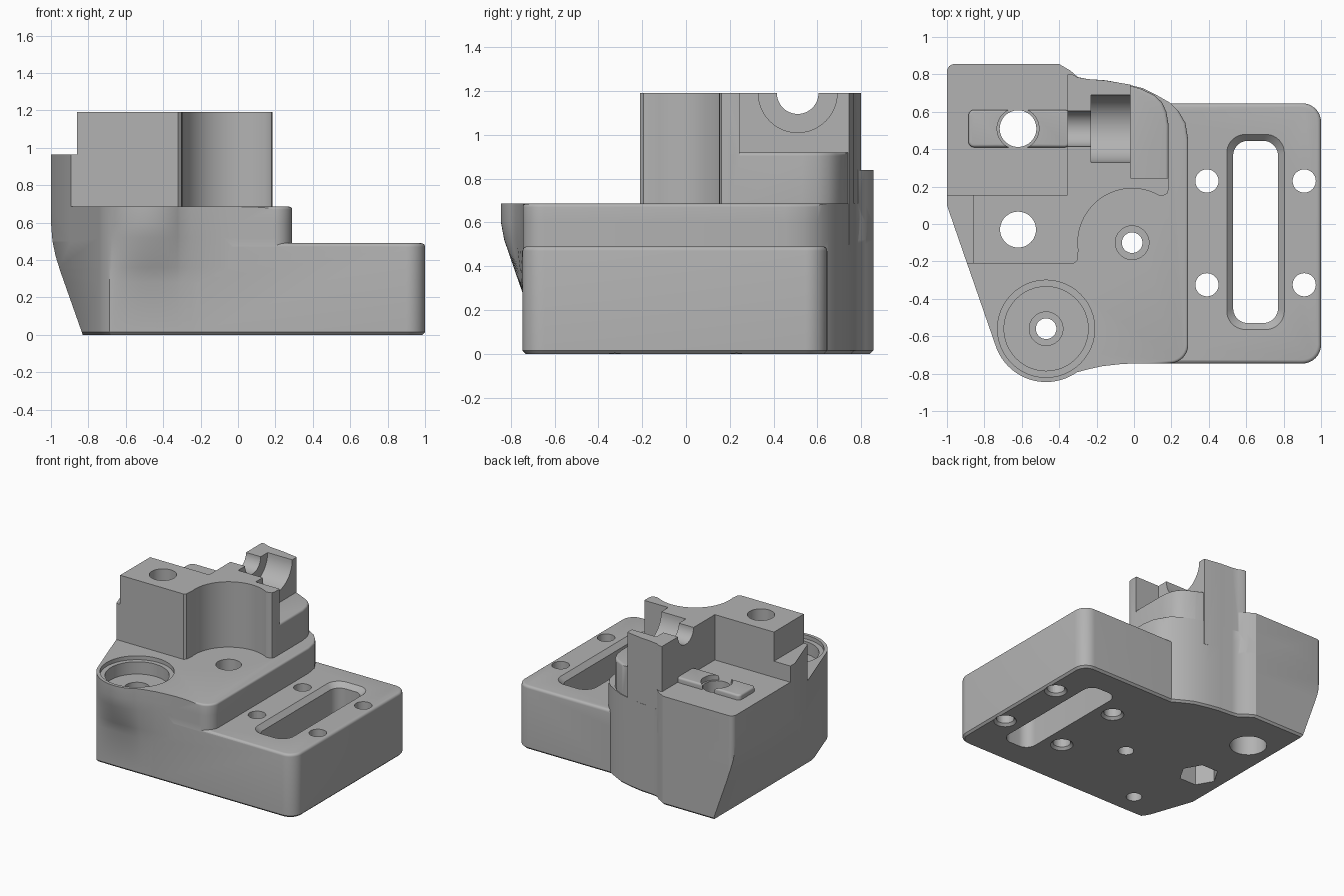
import bpy, bmesh
from math import cos, sin, radians

if "Cube" in bpy.data.objects:
    bpy.data.objects.remove(bpy.data.objects["Cube"], do_unlink=True)

grey = bpy.data.materials.new("light grey")
grey.use_nodes = True
grey.diffuse_color = (0.45, 0.45, 0.45, 1)
grey.node_tree.nodes["Principled BSDF"].inputs["Base Color"].default_value = grey.diffuse_color


def arc(cx, cy, r, start, end, steps=16):
    angles = [radians(start + (end - start) * i / steps) for i in range(steps + 1)]
    return [(cx + r * cos(a), cy + r * sin(a)) for a in angles]


def circle(cx, cy, r, sides=48):
    return arc(cx, cy, r, 0, 360, sides)[:-1]


def rounded(x0, y0, x1, y1, r):
    return (arc(x1 - r, y0 + r, r, -90, 0, 10) + arc(x1 - r, y1 - r, r, 0, 90, 10)
            + arc(x0 + r, y1 - r, r, 90, 180, 10) + arc(x0 + r, y0 + r, r, 180, 270, 10))


def loft(name, layers, axis="z", top=0, bottom=0, rule=lambda p: True):
    """Stack outlines, given as (outline, height), and ease the end rims."""
    place = {"z": lambda u, v, h: (u, v, h), "y": lambda u, v, h: (u, h, v),
             "x": lambda u, v, h: (h, u, v)}[axis]
    bm = bmesh.new()
    rings = [[bm.verts.new(place(u, v, h)) for u, v in pts] for pts, h in layers]
    low, high = bm.faces.new(rings[0]), bm.faces.new(rings[-1])
    n = len(rings[0])
    for a, b in zip(rings, rings[1:]):
        for i in range(n):
            j = (i + 1) % n
            bm.faces.new((a[i], a[j], b[j], b[i]))
    bmesh.ops.recalc_face_normals(bm, faces=bm.faces)
    rims = [(list(low.edges), bottom, 1),
            ([e for e in high.edges if all(rule(v.co) for v in e.verts)], top, 4)]
    for edges, size, segments in rims:
        if size:
            bmesh.ops.bevel(bm, geom=edges, offset=size, segments=segments,
                            profile=0.5, affect="EDGES", clamp_overlap=True)
    mesh = bpy.data.meshes.new(name)
    bm.to_mesh(mesh)
    bm.free()
    mesh.materials.append(grey)
    obj = bpy.data.objects.new(name, mesh)
    bpy.context.collection.objects.link(obj)
    return obj


def prism(name, pts, lo, hi, **kw):
    return loft(name, [(pts, lo), (pts, hi)], **kw)


# Main body: the front boss bulges out above a flat front wall
FRONT = -0.745
rear_curve = [(0.29, 0.45), (0.275, 0.54), (0.24, 0.6), (0.19, 0.65), (0.12, 0.69),
              (0.05, 0.725), (-0.05, 0.75), (-0.15, 0.768), (-0.25, 0.775)]
rear_left = [(-0.3, 0.785), (-0.34, 0.82), (-0.4, 0.855)] + arc(-0.96, 0.815, 0.04, 90, 180, 6)
outline = ([(-1, 0.1)] + arc(-0.47, -0.56, 0.285, 197, 305, 28)
           + [(-0.25, -0.778), (-0.17, -0.76), (-0.08, -0.75), (0, FRONT)]
           + arc(0.19, FRONT + 0.1, 0.1, -90, 0, 10) + rear_curve + rear_left)


def bulge(f):
    return [(x, FRONT + f * (y - FRONT) if y < FRONT else y) for x, y in outline]


body = loft("mount_body", [(bulge(0.02), 0), (bulge(0.02), 0.28), (bulge(0.3), 0.36),
                           (bulge(0.85), 0.52), (bulge(1), 0.6), (outline, 0.685)],
            top=0.03, bottom=0.015, rule=lambda p: p.x > 0 and p.y < 0.62)

# Raised parts joined to the body
tall = ([(-0.86, -0.21), (-0.32, -0.21), (-0.303, -0.195)]
        + arc(-0.01, -0.1, 0.29, 188, 60, 32)
        + [(0.16, 0.153), (0.178, 0.162), (0.185, 0.185), (0.185, 0.245), (-0.02, 0.245),
           (-0.02, 0.745), (-0.15, 0.767), (-0.25, 0.775), (-0.3, 0.784), (-0.33, 0.8),
           (-0.355, 0.8), (-0.355, 0.155), (-0.86, 0.155)])
shelf = [(-0.1, 0.2), (0.185, 0.2), (0.185, 0.53), (0.173, 0.6), (0.15, 0.65), (0.11, 0.688),
         (0.04, 0.722), (-0.05, 0.747), (-0.1, 0.75)]
step = [(-1, 0.155), (-1, 0.1), (-0.893, -0.21), (-0.8, -0.21), (-0.8, 0.155)]
added = [
    prism("side_plate", rounded(-0.3, FRONT - 0.001, 1, 0.645, 0.1), 0, 0.49,
          top=0.02, bottom=0.015),
    prism("rear_block", [(-1, 0.1), (-0.3, 0.1)] + rear_left, 0.5, 0.84),
    prism("side_step", step, 0.5, 0.965),
    prism("bearing_shelf", shelf, 0.5, 0.92, top=0.02, rule=lambda p: p.x > 0),
    prism("tall_wall", tall, 0.5, 1.19),
    prism("left_pad", rounded(-0.885, 0.41, -0.6, 0.61, 0.03), 0.8, 0.88, top=0.015),
    prism("right_pad", rounded(-0.64, 0.41, -0.34, 0.61, 0.03), 0.8, 0.88, top=0.015),
]

# Holes, bores and recesses
undercut = [(-0.812, -0.05), (-0.83, 0), (-0.95, 0.34), (-0.975, 0.42), (-0.992, 0.5),
            (-1, 0.6), (-1.2, 0.6), (-1.2, -0.05)]
cuts = [
    prism("undercut", undercut, -1, 1, axis="y"),
    prism("wide_bore", circle(0.51, 1.19, 0.18), -0.23, 0.1, axis="x"),
    prism("narrow_bore", circle(0.51, 1.19, 0.095), -0.45, -0.2, axis="x"),
    prism("slot", rounded(0.53, -0.53, 0.77, 0.445, 0.08), -0.1, 0.6),
    loft("slot_rim", [(rounded(0.53, -0.53, 0.77, 0.445, 0.08), 0.455),
                      (rounded(0.495, -0.565, 0.805, 0.48, 0.1), 0.491),
                      (rounded(0.495, -0.565, 0.805, 0.48, 0.1), 0.55)]),
    prism("pad_gap", circle(-0.62, 0.51, 0.112), 0.84, 0.95),
    prism("rear_hole", circle(-0.62, 0.51, 0.098), -0.1, 1),
    prism("rear_hole_mouth", circle(-0.62, 0.51, 0.13), -0.1, 0.2),
    prism("block_hole", circle(-0.62, -0.03, 0.096), -0.1, 1.3),
    prism("nut_pocket", circle(-0.62, -0.03, 0.14, 6), -0.1, 0.2),
    prism("boss_lip", circle(-0.47, -0.56, 0.26), 0.655, 0.8),
    prism("boss_recess", circle(-0.47, -0.56, 0.225), 0.56, 0.8),
]
for name, x, y in (("boss", -0.47, -0.56), ("deck", -0.01, -0.1)):
    cuts.append(prism(name + "_screw_head", circle(x, y, 0.09), 0.42, 0.8))
    cuts.append(prism(name + "_screw_hole", circle(x, y, 0.055), -0.1, 0.7))
for x in (0.39, 0.91):
    for y in (0.23, -0.325):
        cuts.append(prism("plate_hole", circle(x, y, 0.062, 32), -0.1, 0.6))
        cuts.append(loft("plate_hole_mouth", [(circle(x, y, 0.08, 32), -0.02),
                                              (circle(x, y, 0.08, 32), 0),
                                              (circle(x, y, 0.061, 32), 0.02)]))

# Join and cut, then keep only the finished body
for operation, tools in (("UNION", added), ("DIFFERENCE", cuts)):
    for tool in tools:
        mod = body.modifiers.new(tool.name, "BOOLEAN")
        mod.operation, mod.object, mod.solver = operation, tool, "EXACT"
        tool.hide_render = True
bpy.context.view_layer.update()
finished = bpy.data.meshes.new_from_object(
    body.evaluated_get(bpy.context.evaluated_depsgraph_get()))
body.modifiers.clear()
body.data = finished
for tool in added + cuts:
    bpy.data.objects.remove(tool, do_unlink=True)

bpy.ops.object.select_all(action="DESELECT")
body.select_set(True)
bpy.context.view_layer.objects.active = body
bpy.ops.object.shade_smooth_by_angle(angle=radians(30))
